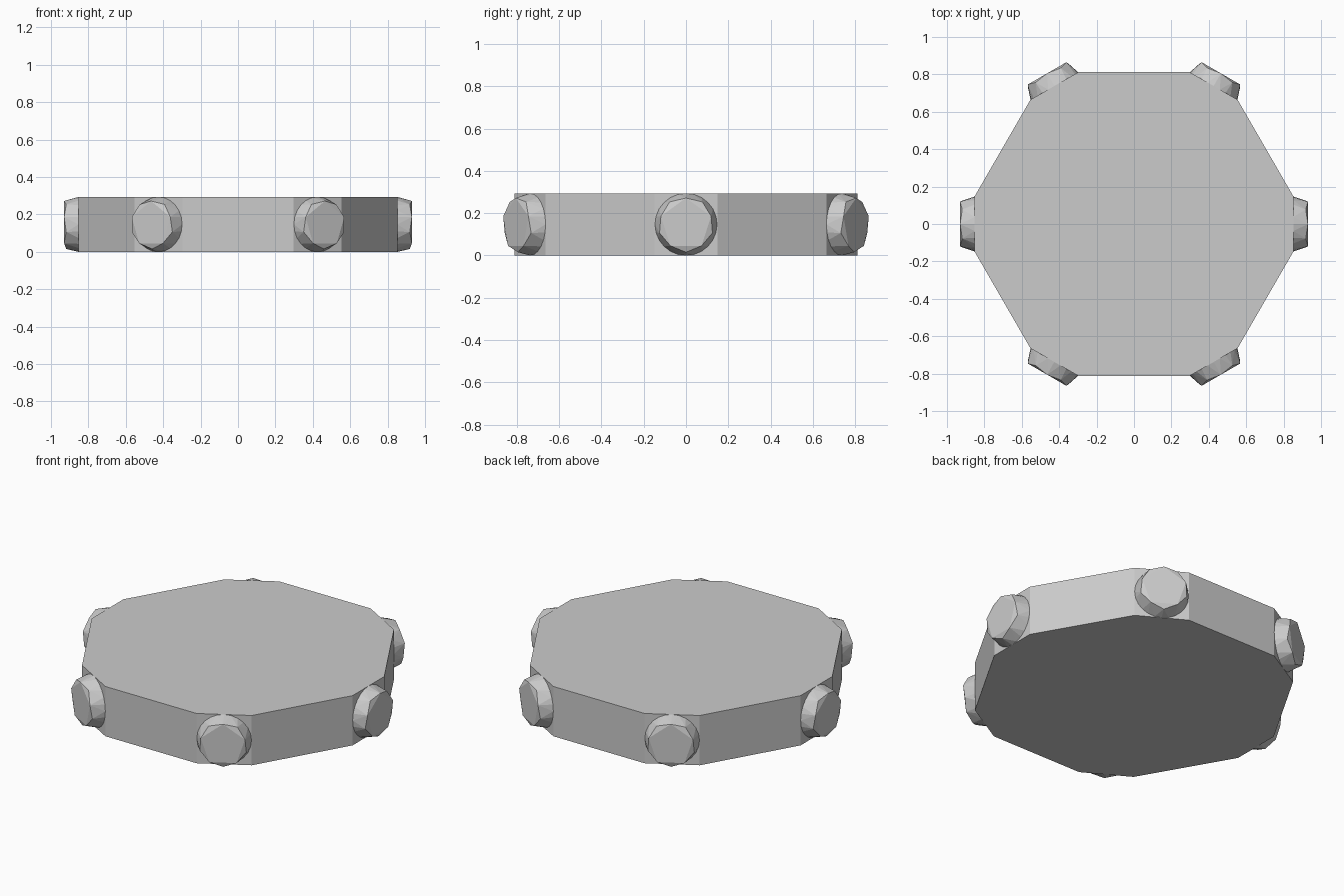
import bpy, bmesh
from math import sin, cos, pi
from mathutils import Matrix, Vector

if "Cube" in bpy.data.objects:
    bpy.data.objects.remove(bpy.data.objects["Cube"])

D = 0.852      # distance from centre to each trimmed corner
R = 0.147      # knob radius, half the slab height
CUT = 0.148    # half width of a trimmed corner


def make_object(name, bm):
    mesh = bpy.data.meshes.new(name)
    bm.to_mesh(mesh)
    bm.free()
    obj = bpy.data.objects.new(name, mesh)
    bpy.context.collection.objects.link(obj)
    return obj


# Hexagonal slab with trimmed corners
bm = bmesh.new()
outline = []
for k in range(6):
    turn = Matrix.Rotation(k * pi / 3, 3, 'Z')
    for side in (-1, 1):
        outline.append(bm.verts.new(turn @ Vector((D, side * CUT, 0))))
base = bm.faces.new(outline)
ext = bmesh.ops.extrude_face_region(bm, geom=[base], use_keep_orig=True)
top = [g for g in ext['geom'] if isinstance(g, bmesh.types.BMVert)]
bmesh.ops.translate(bm, verts=top, vec=(0, 0, 2 * R))
bmesh.ops.recalc_face_normals(bm, faces=bm.faces[:])
make_object("hexagonal_slab", bm)


# Faceted dome knobs with a round rim, one on each trimmed corner
def knob(index):
    bm = bmesh.new()
    bmesh.ops.create_icosphere(bm, subdivisions=2, radius=R)
    inner = [v for v in bm.verts if v.co.z < 0.2 * R]
    bmesh.ops.delete(bm, geom=inner, context='VERTS')
    for i in range(24):
        a = i * pi / 12
        bm.verts.new((R * cos(a), R * sin(a), 0))
    bmesh.ops.delete(bm, geom=bm.faces[:], context='FACES_KEEP_BOUNDARY')
    bmesh.ops.convex_hull(bm, input=bm.verts[:])
    bmesh.ops.recalc_face_normals(bm, faces=bm.faces[:])
    place = (Matrix.Rotation(index * pi / 3, 4, 'Z')
             @ Matrix.Translation((D, 0, R))
             @ Matrix.Rotation(pi / 2, 4, 'Y')
             @ Matrix.Diagonal((1, 1, (1 - D) / R, 1)))
    bmesh.ops.transform(bm, matrix=place, verts=bm.verts[:])
    make_object("corner_knob_%d" % (index + 1), bm)


for k in range(6):
    knob(k)
